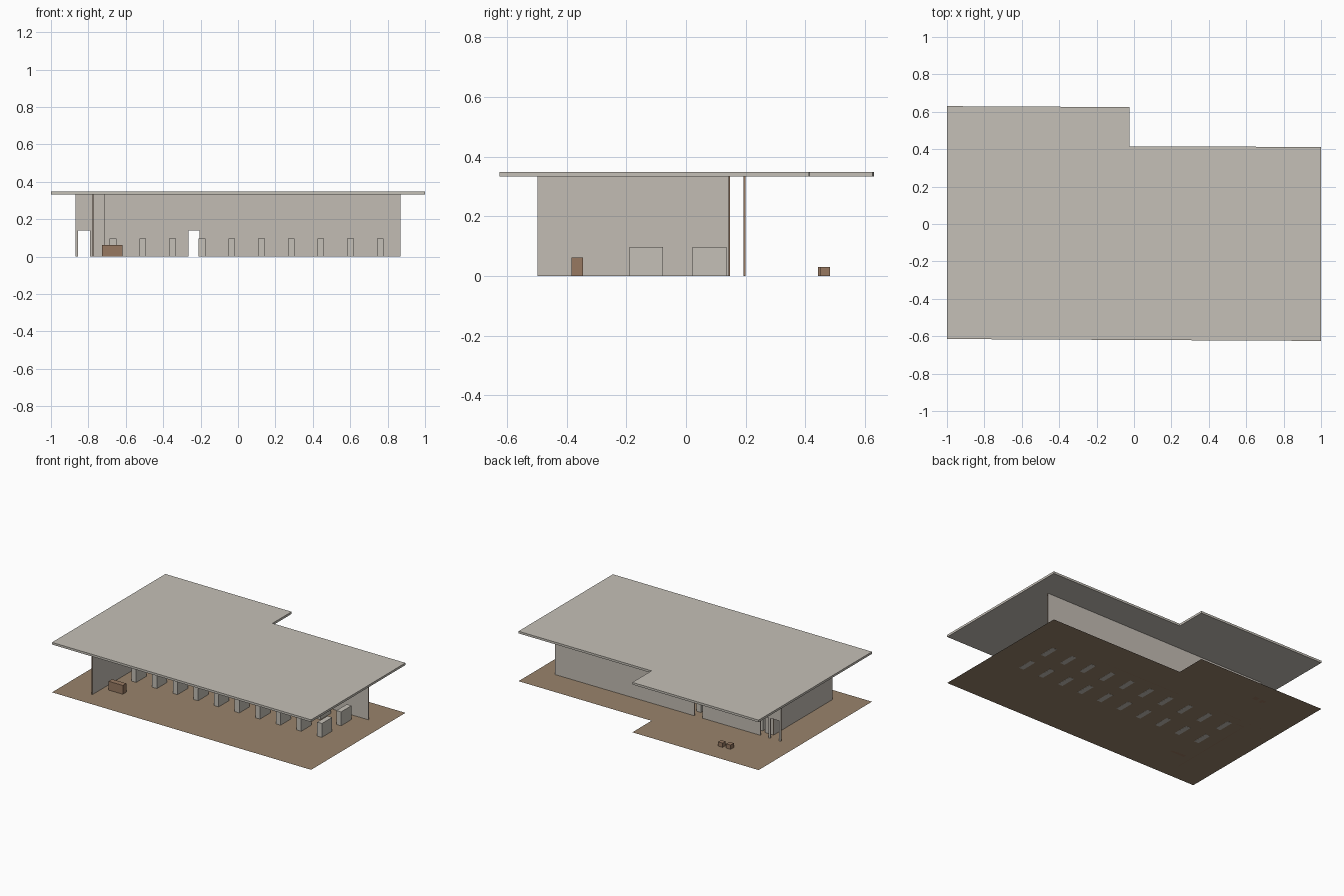
import bpy, bmesh
from mathutils import Vector

cube = bpy.data.objects.get("Cube")
if cube:
    bpy.data.objects.remove(cube, do_unlink=True)


def material(name, rgb):
    m = bpy.data.materials.new(name)
    m.use_nodes = True
    m.diffuse_color = (*rgb, 1)
    m.node_tree.nodes["Principled BSDF"].inputs["Base Color"].default_value = (*rgb, 1)
    return m


STONE = material("warm grey", (0.56, 0.53, 0.475))
WALL = material("wall grey", (0.545, 0.505, 0.455))
EARTH = material("earth brown", (0.32, 0.23, 0.15))
WOOD = material("wood brown", (0.31, 0.19, 0.12))


def prism(name, points, depth, *mats):
    """Extrude a flat outline along depth; a second material goes on the rim."""
    bm = bmesh.new()
    face = bm.faces.new([bm.verts.new(p) for p in points])
    depth = Vector(depth)
    if depth.length > 0:
        out = bmesh.ops.extrude_face_region(bm, geom=[face], use_keep_orig=True)
        moved = [g for g in out["geom"] if isinstance(g, bmesh.types.BMVert)]
        bmesh.ops.translate(bm, verts=moved, vec=depth)
        bmesh.ops.recalc_face_normals(bm, faces=bm.faces)
        if len(mats) > 1:
            for f in bm.faces:
                f.normal_update()
                f.material_index = int(abs(f.normal.dot(depth.normalized())) < 0.5)
    mesh = bpy.data.meshes.new(name)
    bm.to_mesh(mesh)
    bm.free()
    for m in mats:
        mesh.materials.append(m)
    ob = bpy.data.objects.new(name, mesh)
    bpy.context.collection.objects.link(ob)
    return ob


def box(name, x, y, z, mat):
    pts = [(x[0], y[0], z[0]), (x[1], y[0], z[0]), (x[1], y[1], z[0]), (x[0], y[1], z[0])]
    return prism(name, pts, (0, 0, z[1] - z[0]), mat)


ROOF_Z, TOP, GROUND, THICK = 0.333, 0.348, 0.0006, 0.006

# Stepped outline shared by ground and roof
outline = [(-1, -0.615), (1, -0.625), (1, 0.412), (-0.025, 0.415), (-0.025, 0.625), (-1, 0.63)]
prism("ground", [(x, y, GROUND) for x, y in outline], (0, 0, 0), EARTH)
prism("roof", [(x, y, ROOF_Z) for x, y in outline], (0, 0, TOP - ROOF_Z), STONE)

# Back wall with door notches cut up from the floor
doors = [(-0.855, -0.79), (-0.775, -0.712), (-0.265, -0.205)]
profile = [(0.868, ROOF_Z), (-0.87, ROOF_Z), (-0.87, GROUND)]
for a, b in doors:
    profile += [(a, GROUND), (a, 0.14), (b, 0.14), (b, GROUND)]
profile.append((0.868, GROUND))
prism("back_wall", [(x, 0.193, z) for x, z in profile], (0, THICK, 0), WALL, WOOD)

# Side wall and short screen panel
rect = [(GROUND, 0), (GROUND, 1), (ROOF_Z, 1), (ROOF_Z, 0)]
prism("side_wall", [(-0.778, -0.497 + t * 0.644, z) for z, t in rect], (THICK, 0, 0), WALL, WOOD)
prism("screen_panel", [(-0.772 + t * 0.062, 0.142, z) for z, t in rect], (0, THICK, 0), WALL, WOOD)

# Two rows of blocks
for row, y in (("front", (-0.19, -0.077)), ("rear", (0.021, 0.135))):
    for i in range(10):
        x = -0.668 + i * 0.1587
        box(f"{row}_block_{i + 1}", (x - 0.018, x + 0.018), y, (0, 0.097), STONE)

# Counter and the two small stools behind the building
box("counter", (-0.728, -0.618), (-0.383, -0.345), (GROUND, 0.062), WOOD)
box("stool_left", (-0.62, -0.585), (0.45, 0.483), (GROUND, 0.03), WOOD)
box("stool_right", (-0.678, -0.643), (0.442, 0.478), (GROUND, 0.03), WOOD)
